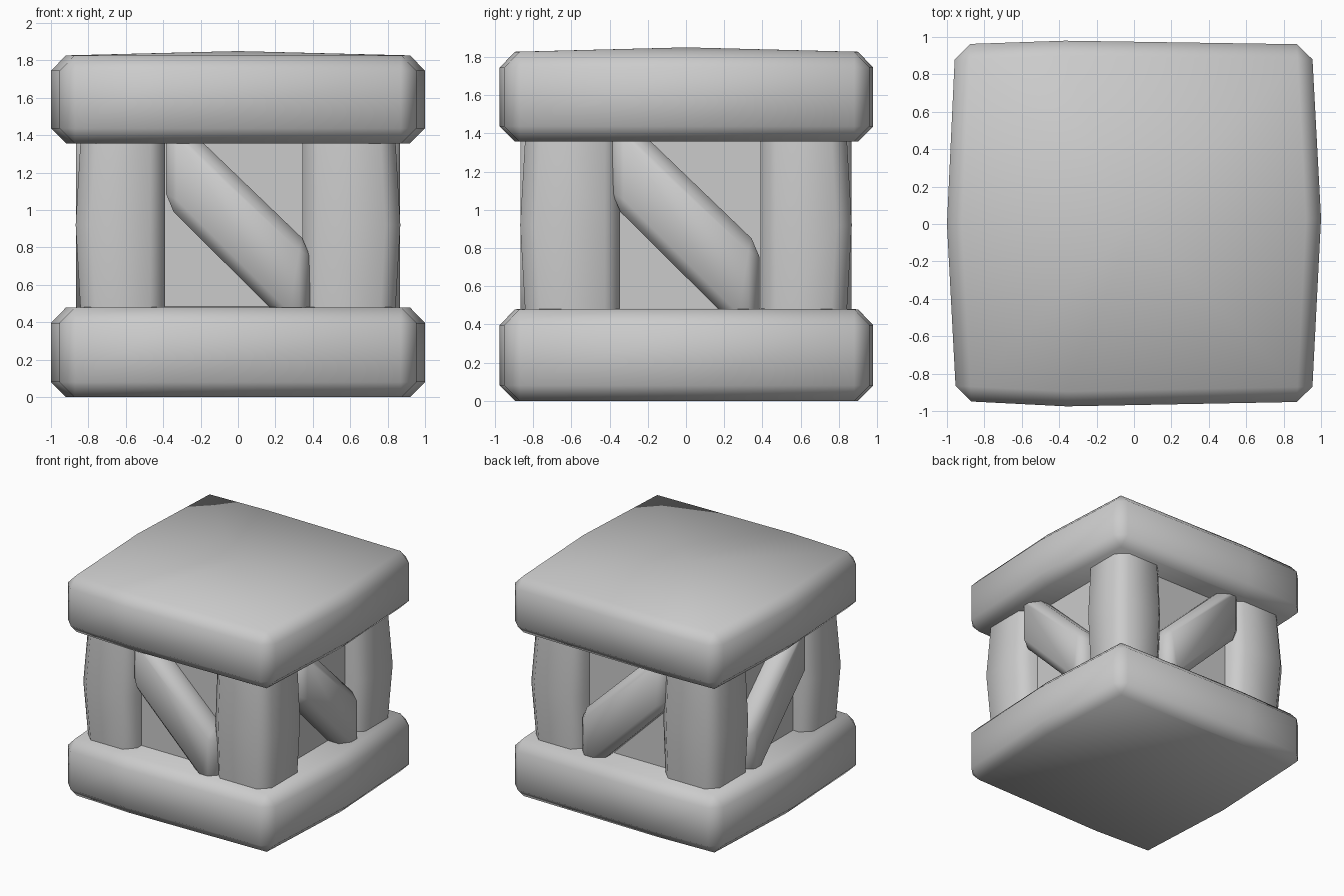
import bpy, bmesh
from mathutils import Vector

if "Cube" in bpy.data.objects:
    bpy.data.objects.remove(bpy.data.objects["Cube"])


def finish(name, bm, bevel_edges, width, angle=1.05):
    """Chamfer the given edges, then make a smooth-shaded object."""
    bmesh.ops.bevel(bm, geom=bevel_edges, offset=width, segments=1,
                    affect='EDGES', profile=0.5, clamp_overlap=True)
    bmesh.ops.recalc_face_normals(bm, faces=bm.faces)
    me = bpy.data.meshes.new(name)
    bm.to_mesh(me)
    bm.free()
    ob = bpy.data.objects.new(name, me)
    bpy.context.collection.objects.link(ob)
    bpy.ops.object.select_all(action='DESELECT')
    ob.select_set(True)
    bpy.context.view_layer.objects.active = ob
    bpy.ops.object.shade_smooth_by_angle(angle=angle)
    return ob


def rings_to_bm(rings):
    """Stack equal-length vertex rings into side walls; caps stay open."""
    bm = bmesh.new()
    vs = [[bm.verts.new(p) for p in r] for r in rings]
    n = len(vs[0])
    for a, b in zip(vs, vs[1:]):
        for i in range(n):
            j = (i + 1) % n
            bm.faces.new((a[i], a[j], b[j], b[i]))
    return bm, vs


def sharp_edges(bm, limit=0.6):
    bm.normal_update()
    return [e for e in bm.edges if len(e.link_faces) == 2
            and abs(e.calc_face_angle(0)) > limit]


# Slabs: slightly bulging square outline, crowned top
OUTLINE = [(-.95, -.945), (-.36, -.975), (.95, -.95), (1, .03),
           (.95, .96), (-.37, .98), (-.955, .96), (-1, 0)]


def slab(name, z0, z1, crown):
    bm, vs = rings_to_bm([[(x, y, z) for x, y in OUTLINE] for z in (z0, z1)])
    bm.faces.new(vs[0][::-1])
    c = bm.verts.new((0, 0, z1 + crown))
    for i in range(8):
        bm.faces.new((vs[1][i], vs[1][(i + 1) % 8], c))
    bmesh.ops.recalc_face_normals(bm, faces=bm.faces)
    finish(name, bm, sharp_edges(bm), .08)


slab("bottom_slab", 0, .477, .025)
slab("top_slab", 1.357, 1.825, .025)


# Corner posts: chamfered, swelling outward at mid height
def post(name, sx, sy, inner):
    rings = []
    for z, o in ((.40, .838), (.92, .868), (1.44, .838)):
        rings.append([(sx * x, sy * y, z) for x, y in
                      ((inner, inner), (o, inner), (o, o), (inner, o))])
    bm, vs = rings_to_bm(rings)
    bm.faces.new(vs[0])
    bm.faces.new(vs[-1])
    bmesh.ops.recalc_face_normals(bm, faces=bm.faces)
    up = [e for e in bm.edges
          if abs((e.verts[0].co - e.verts[1].co).normalized().z) > .9]
    finish(name, bm, up, .08)


for sx, sy, inner, label in ((-1, -1, .39, "front_left"), (1, -1, .345, "front_right"),
                             (1, 1, .39, "back_right"), (-1, 1, .345, "back_left")):
    post(label + "_post", sx, sy, inner)

# Recessed inner box
bm = bmesh.new()
bmesh.ops.create_cube(bm, size=1)
for v in bm.verts:
    v.co = Vector((v.co.x * 1.42, v.co.y * 1.42, .92 + v.co.z * 1.0))
finish("inner_box", bm, [], 0)

# Diagonal braces: plank with upright ends, mirrored to the opposite side
BRACE = [(-.385, 1.03), (.25, .40), (.385, .40), (.385, .81), (-.27, 1.44), (-.385, 1.44)]


def brace(name, side, along_x):
    rings = []
    for d in (.62, .865):
        rings.append([(u, side * d, z) if along_x else (side * d, u, z)
                      for u, z in BRACE])
    bm, vs = rings_to_bm(rings)
    bm.faces.new(vs[0])
    bm.faces.new(vs[1])
    bmesh.ops.recalc_face_normals(bm, faces=bm.faces)
    finish(name, bm, sharp_edges(bm), .06)


for name, side, along_x in (("front_brace", -1, True), ("back_brace", 1, True),
                            ("right_brace", 1, False), ("left_brace", -1, False)):
    brace(name, side, along_x)
